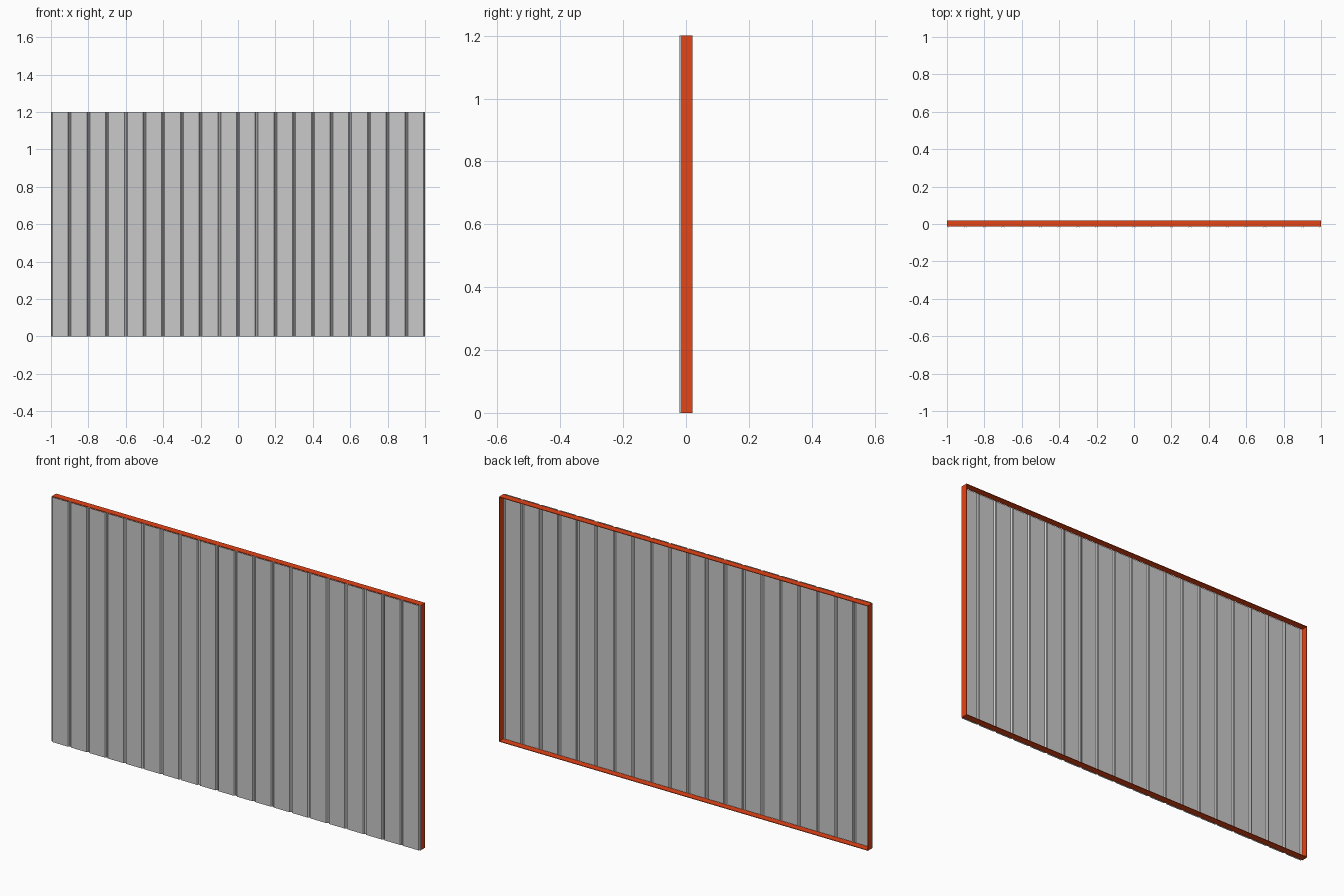
import bpy

if "Cube" in bpy.data.objects:
    bpy.data.objects.remove(bpy.data.objects["Cube"])

HEIGHT, FRONT, GROOVE, BACK = 1.2, -0.02, -0.0145, 0.02
PANELS, PITCH, SHEET, WALL = 20, 0.1, 0.002, 0.003
GROOVE_TOP, GROOVE_FLOOR = 0.008, 0.003  # half widths


def material(name, rgb):
    m = bpy.data.materials.new(name)
    m.use_nodes = True
    m.diffuse_color = (*rgb, 1)
    m.node_tree.nodes["Principled BSDF"].inputs["Base Color"].default_value = (*rgb, 1)
    return m


def add_object(name, verts, faces, mat):
    mesh = bpy.data.meshes.new(name)
    mesh.from_pydata(verts, [], faces)
    mesh.materials.append(mat)
    obj = bpy.data.objects.new(name, mesh)
    bpy.context.collection.objects.link(obj)
    return obj


grey = material("sheet grey", (0.59, 0.59, 0.59))
orange = material("frame orange", (0.78, 0.058, 0.008))

# Ribbed sheet: wide flats at the front, narrow grooves pressed backwards
profile = [(-1, GROOVE)]
for i in range(PANELS):
    x = -1 + i * PITCH
    profile += [(x + GROOVE_FLOOR, GROOVE), (x + GROOVE_TOP, FRONT),
                (x + PITCH - GROOVE_TOP, FRONT), (x + PITCH - GROOVE_FLOOR, GROOVE)]
profile.append((1, GROOVE))
verts = [(x, y, z) for x, y in profile for z in (0, HEIGHT)]
faces = [(2 * i, 2 * i + 2, 2 * i + 3, 2 * i + 1) for i in range(len(profile) - 1)]
sheet = add_object("ribbed_sheet", verts, faces, grey)
solid = sheet.modifiers.new("thickness", "SOLIDIFY")
solid.thickness = SHEET
solid.offset = -1

# Thin rectangular frame behind the sheet, open in the middle
verts = []
for inset in (0, WALL):
    for y in (GROOVE + SHEET, BACK):
        a, b, t = 1 - inset, inset, HEIGHT - inset
        verts += [(-a, y, b), (a, y, b), (a, y, t), (-a, y, t)]
faces = []
for i in range(4):
    j = (i + 1) % 4
    faces += [(i, j, j + 4, i + 4),              # outer wall
              (i + 8, i + 12, j + 12, j + 8),    # inner wall
              (i, i + 8, j + 8, j),              # front rim
              (i + 4, j + 4, j + 12, i + 12)]    # back rim
add_object("edge_frame", verts, faces, orange)
